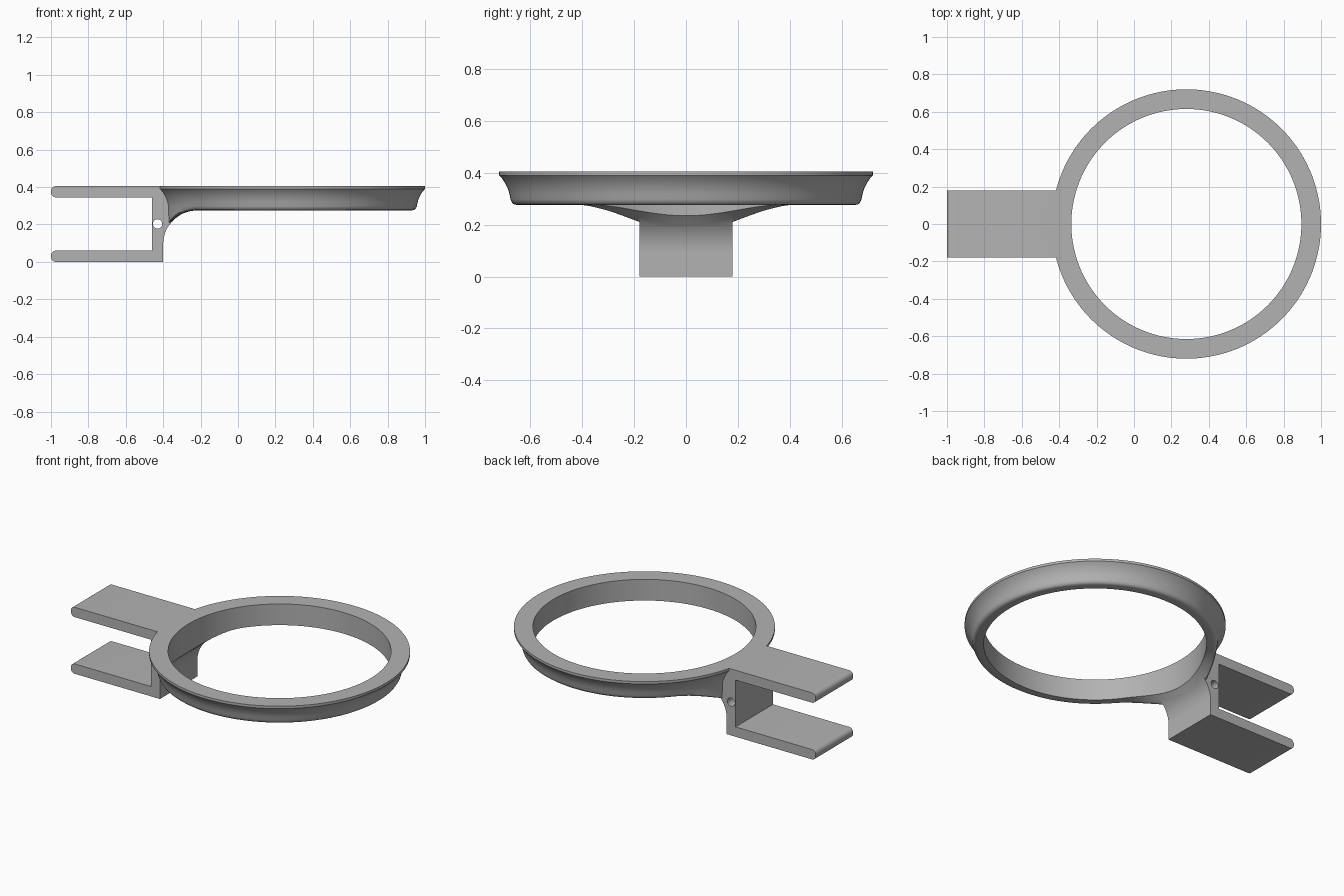
import bpy, bmesh
from math import pi, sin, cos, sqrt, radians

cube = bpy.data.objects.get("Cube")
if cube:
    bpy.data.objects.remove(cube)

grey = bpy.data.materials.new("plain grey")
grey.use_nodes = True
COLOR = (0.45, 0.45, 0.45, 1)
grey.diffuse_color = COLOR
grey.node_tree.nodes["Principled BSDF"].inputs["Base Color"].default_value = COLOR

TOP, RING_X, RING_BASE = 0.405, 0.28, 0.275
FILLET_R, PLATE_X, HALF_W = 0.18, -0.40, 0.18
SEGMENTS = 160


def add_object(name, bm):
    bmesh.ops.recalc_face_normals(bm, faces=bm.faces)
    mesh = bpy.data.meshes.new(name)
    bm.to_mesh(mesh)
    bm.free()
    obj = bpy.data.objects.new(name, mesh)
    bpy.context.collection.objects.link(obj)
    mesh.materials.append(grey)
    return obj


def arc(cx, cz, r, start, end, n):
    angles = [radians(start + (end - start) * i / n) for i in range(n + 1)]
    return [(cx + r * cos(a), cz + r * sin(a)) for a in angles]


def underside(x):
    """Height of the concave fillet that flows from the plate into the ring."""
    dx = min(0, x - PLATE_X - FILLET_R)
    return RING_BASE - FILLET_R + sqrt(max(0, FILLET_R ** 2 - dx ** 2))


# Ring: flared section swept round, its lower edge following the fillet
flare = [(0.615, TOP), (0.72, TOP), (0.72, 0.39), (0.708, 0.377), (0.697, 0.36),
         (0.687, 0.34), (0.680, 0.318), (0.676, 0.298)]
rounded_foot = [(0.674, 0.016), (0.669, 0.007), (0.662, 0.002), (0.652, 0), (0.615, 0)]
bm = bmesh.new()
rows = []
for i in range(SEGMENTS):
    a = 2 * pi * i / SEGMENTS
    row = [bm.verts.new((RING_X + r * cos(a), r * sin(a), z)) for r, z in flare]
    for r, lift in rounded_foot:
        x = RING_X + r * cos(a)
        row.append(bm.verts.new((x, r * sin(a), underside(x) + lift + 0.001)))
    rows.append(row)
for i, row in enumerate(rows):
    after = rows[(i + 1) % SEGMENTS]
    for j in range(len(row)):
        k = (j + 1) % len(row)
        bm.faces.new((row[j], row[k], after[k], after[j]))
ring = add_object("ring", bm)

# Clamp: forked bracket outline extruded across its width
INNER_X, TIP_X, ARM, TIP_R = -0.46, -1.0, 0.06, 0.026


def arm_tip(z0):
    x = TIP_X + TIP_R
    return (arc(x, z0 + ARM - TIP_R, TIP_R, 90, 180, 6)
            + arc(x, z0 + TIP_R, TIP_R, 180, 270, 6))


web_end = -0.34
fillet = [(PLATE_X + (web_end - PLATE_X) * (i / 14) ** 2, 0) for i in range(15)]
fillet = [(x, underside(x)) for x, _ in fillet]
outline = ([(web_end, TOP)] + arm_tip(TOP - ARM)
           + [(INNER_X, TOP - ARM), (INNER_X, ARM)] + arm_tip(0)
           + [(PLATE_X, 0)] + fillet)
bm = bmesh.new()
face = bm.faces.new([bm.verts.new((x, -HALF_W, z)) for x, z in outline])
swept = bmesh.ops.extrude_face_region(bm, geom=[face])["geom"]
bmesh.ops.translate(bm, vec=(0, 2 * HALF_W, 0),
                    verts=[v for v in swept if isinstance(v, bmesh.types.BMVert)])
clamp = add_object("clamp_holder", bm)

# Pin hole through the back plate
bpy.ops.mesh.primitive_cylinder_add(vertices=32, radius=0.025, depth=1,
                                    location=(-0.43, 0, 0.203), rotation=(pi / 2, 0, 0))
pin = bpy.context.object
pin.name = "pin_hole_cutter"

# Join everything into one solid
for tool, operation in ((pin, "DIFFERENCE"), (ring, "UNION")):
    mod = clamp.modifiers.new(operation.lower(), "BOOLEAN")
    mod.object, mod.operation, mod.solver = tool, operation, "EXACT"
    bpy.ops.object.select_all(action="DESELECT")
    clamp.select_set(True)
    bpy.context.view_layer.objects.active = clamp
    bpy.ops.object.modifier_apply(modifier=mod.name)
    bpy.data.objects.remove(tool)
bpy.ops.object.shade_smooth_by_angle(angle=radians(30))
